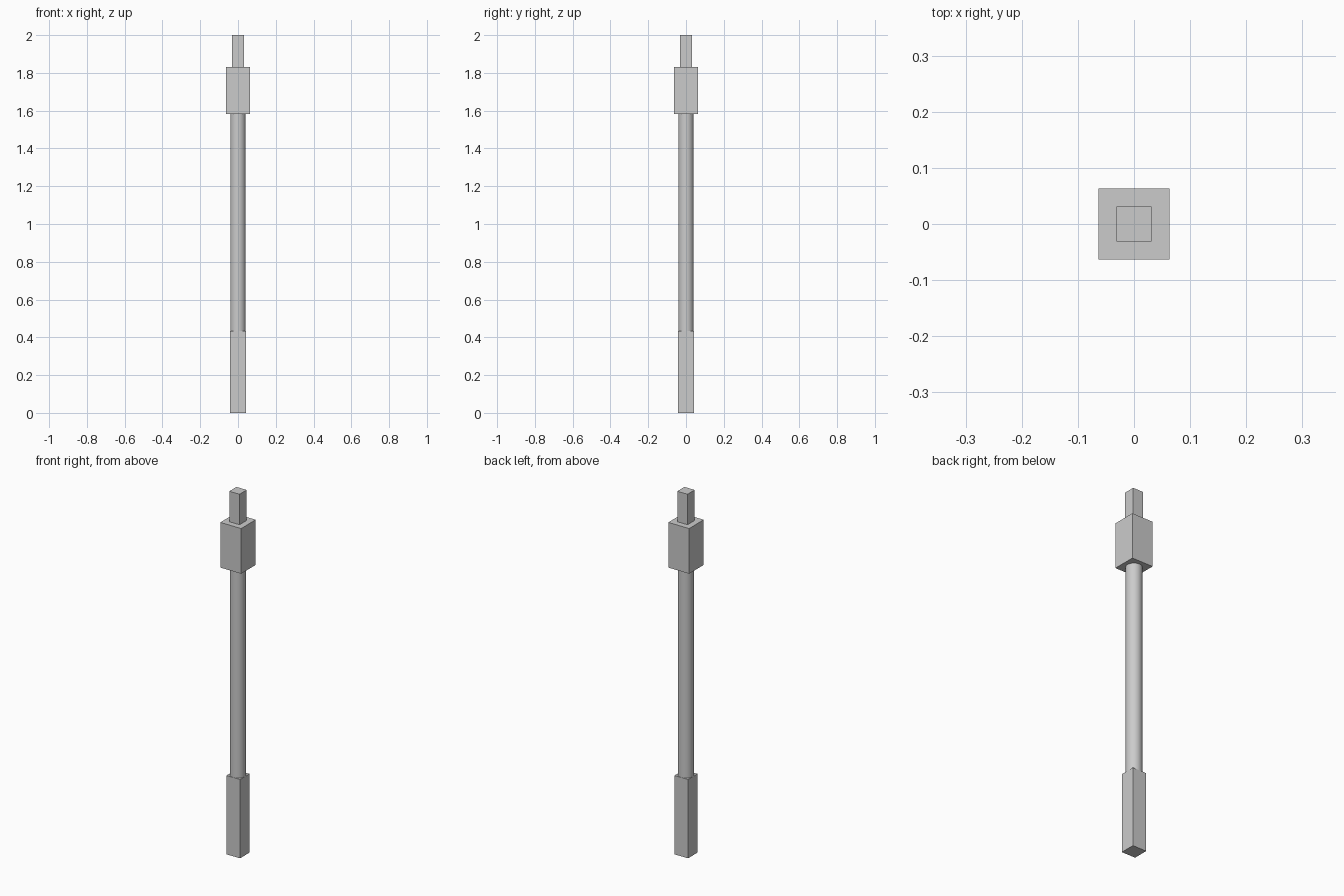
import bpy

if "Cube" in bpy.data.objects:
    bpy.data.objects.remove(bpy.data.objects["Cube"])


def square_block(name, width, z0, z1):
    """Square-section block between two heights."""
    bpy.ops.mesh.primitive_cube_add(size=1, location=(0, 0, (z0 + z1) / 2))
    ob = bpy.context.object
    ob.name = name
    ob.scale = (width, width, z1 - z0)
    bpy.ops.object.transform_apply(location=False, rotation=False, scale=True)
    return ob


BASE_TOP, HEAD_BOTTOM, HEAD_TOP, TOP = 0.434, 1.583, 1.832, 2.0

# square foot, wide collar and narrow tip
square_block("lower_block", 0.083, 0, BASE_TOP)
square_block("upper_collar", 0.127, HEAD_BOTTOM, HEAD_TOP)
square_block("top_peg", 0.0625, HEAD_TOP, TOP)

# round shaft between foot and collar
bpy.ops.mesh.primitive_cylinder_add(
    vertices=32, radius=0.041, depth=HEAD_BOTTOM - BASE_TOP,
    location=(0, 0, (BASE_TOP + HEAD_BOTTOM) / 2))
bpy.context.object.name = "round_shaft"
bpy.ops.object.shade_smooth_by_angle()
